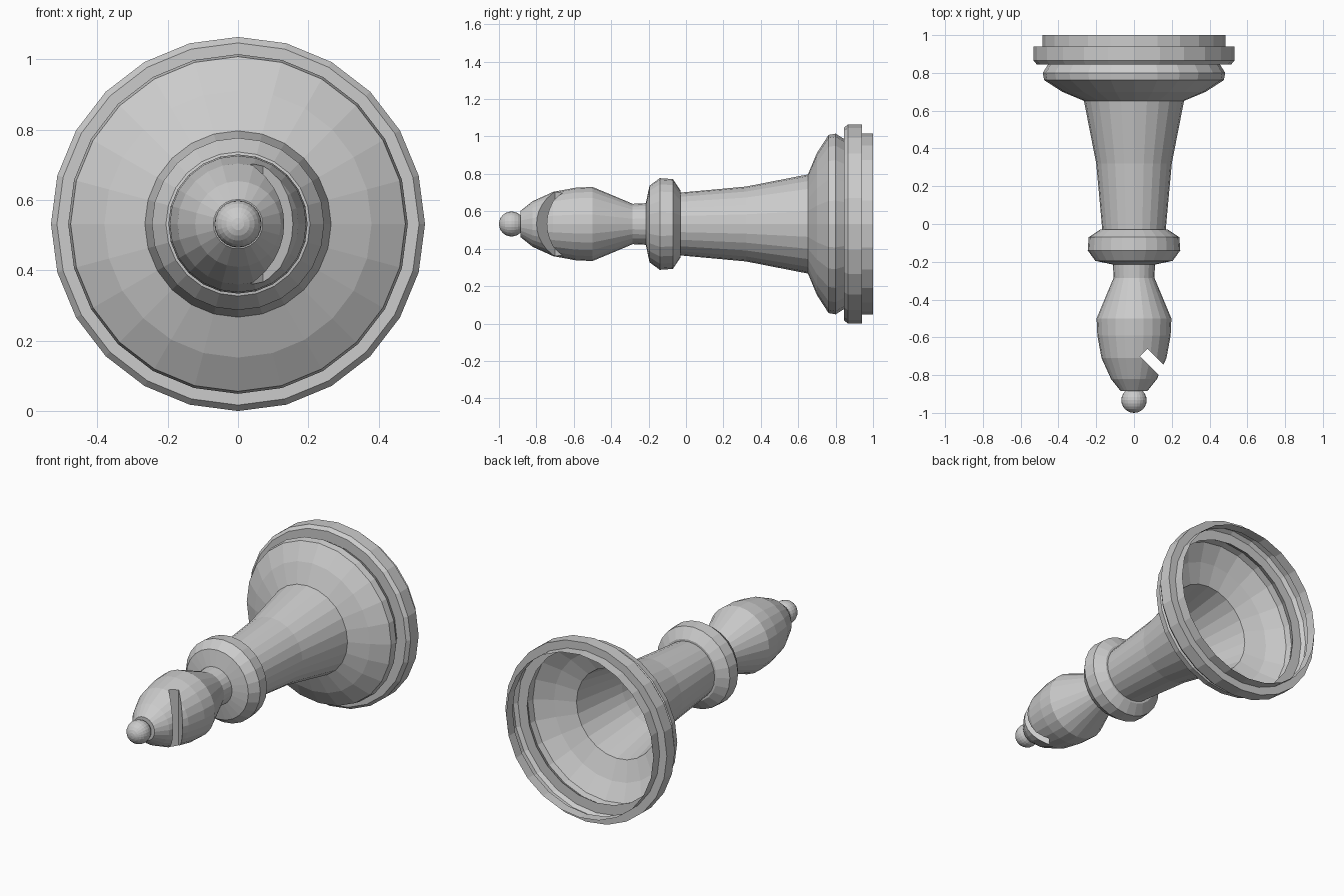
import bpy, bmesh, math
from mathutils import Matrix

if "Cube" in bpy.data.objects:
    bpy.data.objects.remove(bpy.data.objects["Cube"])

SIDES = 24
AXIS_Z = 0.532


def lathe(name, profile, cap=False):
    """Spin (y, radius) points around the lying axis."""
    bm = bmesh.new()
    rings = []
    for y, r in profile:
        rings.append([bm.verts.new((r * math.sin(2 * math.pi * i / SIDES), y,
                                    AXIS_Z + r * math.cos(2 * math.pi * i / SIDES)))
                      for i in range(SIDES)])
    for a, b in zip(rings, rings[1:]):
        for i in range(SIDES):
            j = (i + 1) % SIDES
            bm.faces.new((a[i], a[j], b[j], b[i]))
    if cap:
        bm.faces.new(rings[0])
        bm.faces.new(rings[-1])
    bmesh.ops.recalc_face_normals(bm, faces=bm.faces)
    return to_object(name, bm)


def to_object(name, bm):
    me = bpy.data.meshes.new(name)
    bm.to_mesh(me)
    bm.free()
    ob = bpy.data.objects.new(name, me)
    bpy.context.collection.objects.link(ob)
    return ob


# Hollow foot, open at the bottom, running into the stem
lathe("base_and_stem", [
    (1.0, 0.485), (0.94, 0.485), (0.94, 0.532), (0.865, 0.532), (0.845, 0.515),
    (0.845, 0.455), (0.80, 0.483), (0.762, 0.476), (0.70, 0.38),
    (0.652, 0.265), (0.32, 0.20), (-0.03, 0.168)])

# Collar ring
lathe("collar", [
    (-0.03, 0.168), (-0.03, 0.18), (-0.07, 0.24), (-0.14, 0.245),
    (-0.195, 0.205), (-0.215, 0.11)])

# Bulbous head
head = lathe("head", [
    (-0.20, 0.112), (-0.285, 0.108), (-0.38, 0.148), (-0.50, 0.198),
    (-0.59, 0.194), (-0.71, 0.172), (-0.82, 0.122), (-0.885, 0.07)], cap=True)

# Diagonal slot cut through the head
bm = bmesh.new()
bmesh.ops.create_cube(bm, size=1, matrix=Matrix.Translation((0.052, -0.68, AXIS_Z))
                      @ Matrix.Rotation(math.radians(-45), 4, 'Z')
                      @ Matrix.Translation((0.2, 0, 0))
                      @ Matrix.Diagonal((0.4, 0.056, 1, 1)))
cutter = to_object("slot_cutter", bm)
cutter.hide_render = True
cutter.hide_set(True)
cut = head.modifiers.new("slot", 'BOOLEAN')
cut.operation = 'DIFFERENCE'
cut.solver = 'EXACT'
cut.object = cutter

# Ball finial
bm = bmesh.new()
bmesh.ops.create_uvsphere(bm, u_segments=SIDES, v_segments=12, radius=0.067,
                          matrix=Matrix.Translation((0, -0.933, AXIS_Z))
                          @ Matrix.Rotation(math.pi / 2, 4, 'X'))
to_object("finial", bm)
